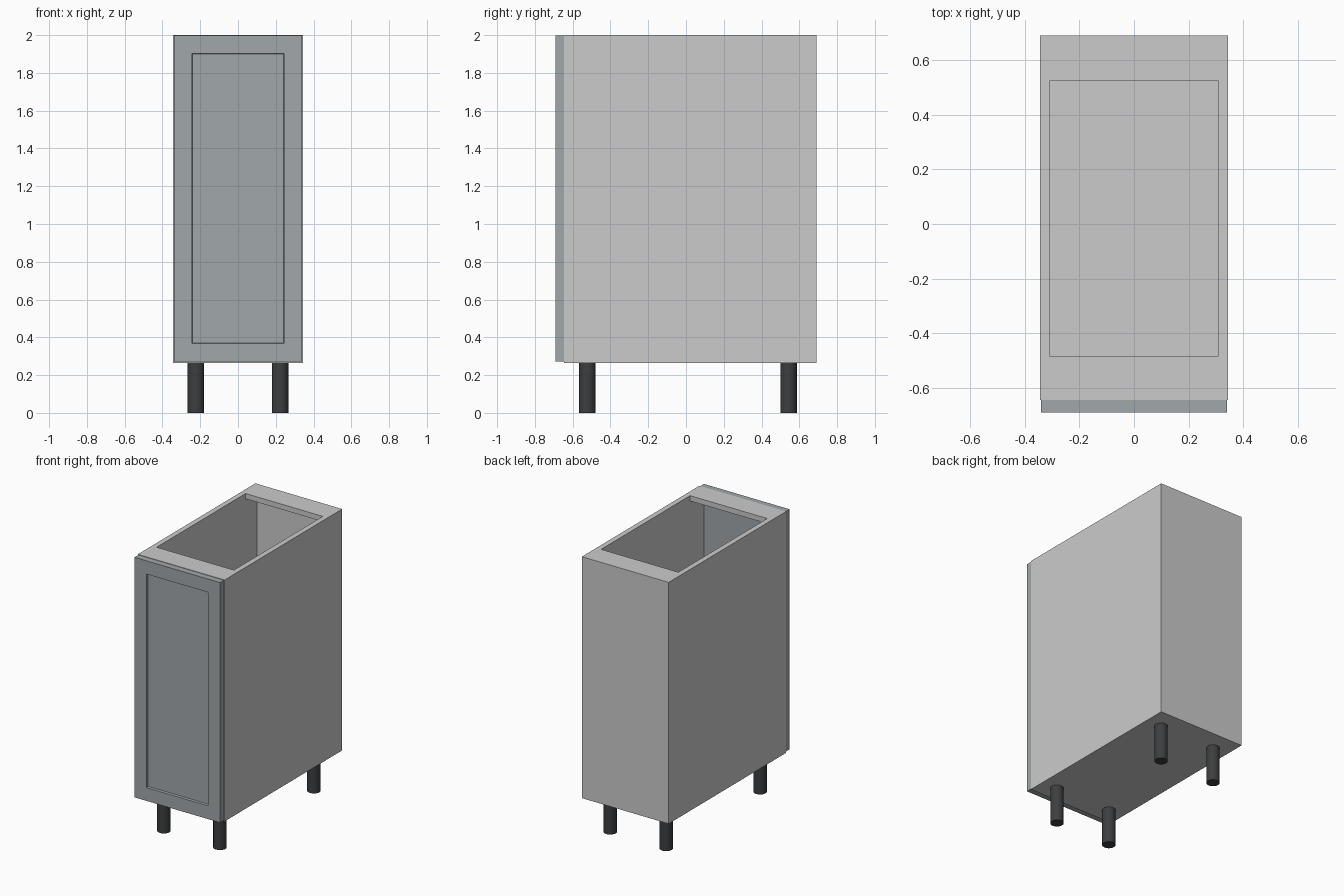
import bpy, bmesh
from mathutils import Vector

if "Cube" in bpy.data.objects:
    bpy.data.objects.remove(bpy.data.objects["Cube"])


def material(name, rgb):
    m = bpy.data.materials.new(name)
    m.diffuse_color = (*rgb, 1)
    m.use_nodes = True
    m.node_tree.nodes["Principled BSDF"].inputs["Base Color"].default_value = m.diffuse_color
    return m


def finish(name, bm, mat=None):
    me = bpy.data.meshes.new(name)
    bm.to_mesh(me)
    bm.free()
    ob = bpy.data.objects.new(name, me)
    bpy.context.collection.objects.link(ob)
    if mat:
        me.materials.append(mat)
    return ob


def box_bm(lo, hi):
    lo, hi = Vector(lo), Vector(hi)
    bm = bmesh.new()
    bmesh.ops.create_cube(bm, size=1)
    for v in bm.verts:
        for i in range(3):
            v.co[i] = lo[i] if v.co[i] < 0 else hi[i]
    return bm


def board(name, lo, hi):
    return finish(name, box_bm(lo, hi))


door_paint = material("door_paint", (0.355, 0.386, 0.405))
black_plastic = material("black_plastic", (0.045, 0.048, 0.05))

W, IN = 0.345, 0.307          # outer and inner half width
FRONT, BACK = -0.645, 0.69
Z0, Z1, T = 0.265, 2.0, 0.038  # carcass bottom, top, board thickness

# Carcass: sides, floor, back and two top stretchers
board("left_side", (-W, FRONT, Z0), (-IN, BACK, Z1))
board("right_side", (IN, FRONT, Z0), (W, BACK, Z1))
board("floor_panel", (-IN, FRONT, Z0), (IN, BACK - T, Z0 + T))
board("back_panel", (-IN, BACK - T, Z0), (IN, BACK, Z1 - T))
board("front_stretcher", (-IN, FRONT, Z1 - T), (IN, -0.485, Z1))
board("back_stretcher", (-IN, 0.525, Z1 - T), (IN, BACK, Z1))

# Door with a recessed centre panel
bm = box_bm((-0.34, -0.69, 0.272), (0.34, FRONT, 1.997))
bm.normal_update()
face = min(bm.faces, key=lambda f: f.normal.y)
bmesh.ops.inset_region(bm, faces=[face], thickness=0.135)
bmesh.ops.inset_region(bm, faces=[face], thickness=0.004)
for v in face.verts:
    v.co.y += 0.016
finish("door", bm, door_paint)

# Four round legs
for side, x in (("left", -0.223), ("right", 0.223)):
    for end, y in (("front", -0.523), ("back", 0.543)):
        bpy.ops.mesh.primitive_cylinder_add(vertices=32, radius=0.044, depth=Z0,
                                            location=(x, y, Z0 / 2))
        leg = bpy.context.object
        leg.name = f"{end}_{side}_leg"
        leg.data.materials.append(black_plastic)
        bpy.ops.object.shade_smooth_by_angle()
